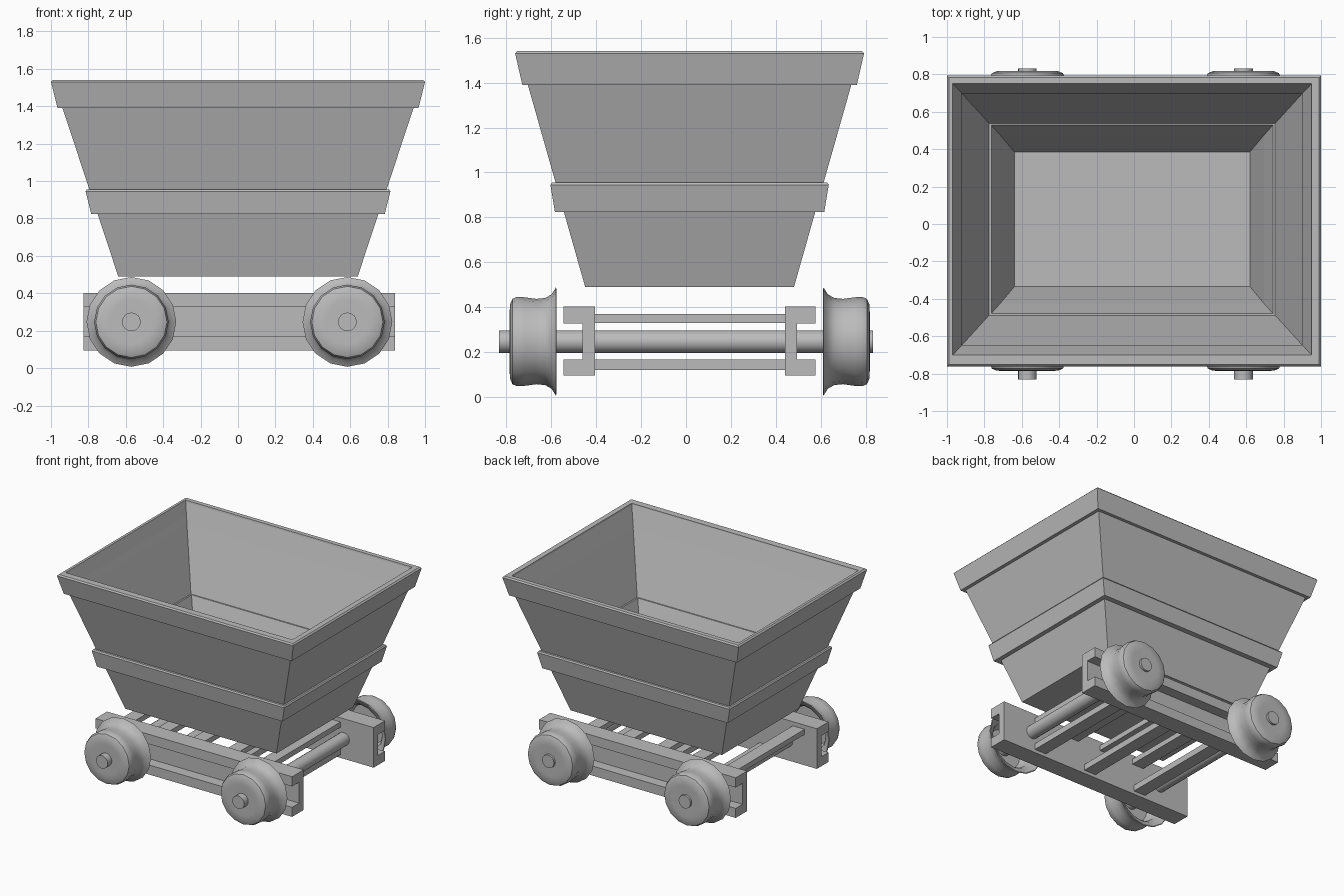
import bpy, bmesh, math
from mathutils import Matrix, Vector

old = bpy.data.objects.get("Cube")
if old:
    bpy.data.objects.remove(old, do_unlink=True)

grey = bpy.data.materials.new("plain grey")
grey.use_nodes = True
grey.diffuse_color = (0.5, 0.5, 0.5, 1)
grey.node_tree.nodes["Principled BSDF"].inputs["Base Color"].default_value = (0.5, 0.5, 0.5, 1)


def finish(name, bm, smooth=False):
    bmesh.ops.recalc_face_normals(bm, faces=bm.faces)
    mesh = bpy.data.meshes.new(name)
    bm.to_mesh(mesh)
    bm.free()
    mesh.materials.append(grey)
    obj = bpy.data.objects.new(name, mesh)
    bpy.context.collection.objects.link(obj)
    if smooth:
        bpy.ops.object.select_all(action='DESELECT')
        obj.select_set(True)
        bpy.context.view_layer.objects.active = obj
        bpy.ops.object.shade_smooth_by_angle(angle=math.radians(40))
    return obj


def ring(hx, hy, z, cx=0.0, cy=0.016):
    return [(cx + sx * hx, cy + sy * hy, z)
            for sx, sy in ((-1, -1), (1, -1), (1, 1), (-1, 1))]


def loft(name, rings, closed=False, smooth=False):
    """Skin a list of rings; cap the ends, or join last to first."""
    bm = bmesh.new()
    rows = [[bm.verts.new(p) for p in r] for r in rings]
    pairs = list(zip(rows, rows[1:]))
    if closed:
        pairs.append((rows[-1], rows[0]))
    for a, b in pairs:
        for i in range(len(a)):
            j = (i + 1) % len(a)
            bm.faces.new((a[i], a[j], b[j], b[i]))
    if not closed:
        bm.faces.new(rows[0])
        bm.faces.new(rows[-1])
    return finish(name, bm, smooth)


def box(name, x, y, z):
    bm = bmesh.new()
    bmesh.ops.create_cube(bm, size=1)
    lo, hi = Vector((x[0], y[0], z[0])), Vector((x[1], y[1], z[1]))
    bm.transform(Matrix.Translation((lo + hi) / 2) @ Matrix.Diagonal((hi - lo).to_4d()))
    return finish(name, bm)


def inner(hx, hy, z):
    return ring(hx, hy, z, -0.01, 0.025)


# Hollow tapered bucket: up the outside, over the rim, down the inside
loft("bucket", [
    ring(0.64, 0.465, 0.49), ring(0.985, 0.76, 1.53),
    inner(0.96, 0.725, 1.535), inner(0.909, 0.672, 1.39),
    inner(0.914, 0.677, 1.39), inner(0.765, 0.513, 0.955),
    inner(0.753, 0.503, 0.955), inner(0.705, 0.45, 0.825),
    inner(0.63, 0.36, 0.57)])

# Reinforcing bands around the bucket
loft("rim_band", [
    ring(0.92, 0.70, 1.39), ring(0.965, 0.745, 1.39), ring(1.0, 0.777, 1.53),
    ring(0.99, 0.768, 1.54), inner(0.96, 0.725, 1.54)], closed=True)
loft("middle_band", [
    ring(0.74, 0.55, 0.825), ring(0.785, 0.6, 0.825), ring(0.815, 0.62, 0.945),
    ring(0.808, 0.613, 0.955), ring(0.78, 0.58, 0.955)], closed=True)

# Channel side rails, open to the outside
FRAME_X = (-0.825, 0.84)
for name, web, lip in (("front_rail", -0.405, -0.545), ("back_rail", 0.44, 0.577)):
    s = 1 if lip > web else -1
    mid = web + s * 0.055
    profile = [(web, 0.095), (lip, 0.095), (lip, 0.168), (mid, 0.168),
               (mid, 0.328), (lip, 0.328), (lip, 0.402), (web, 0.402)]
    loft(name, [[(x, y, z) for y, z in profile] for x in FRAME_X])

# Cross slats between the rails
RAIL_GAP = (-0.41, 0.445)
for i in range(5):
    x = -0.67 + i * 0.295
    box(f"upper_slat_{i + 1}", (x - 0.05, x + 0.05), RAIL_GAP, (0.33, 0.37))
for i in range(3):
    x = -0.39 + i * 0.45
    box(f"lower_slat_{i + 1}", (x - 0.05, x + 0.05), RAIL_GAP, (0.12, 0.167))


def turned(name, x, profile, sides):
    """Round part about an axle line; profile is (radius, y)."""
    angles = [2 * math.pi * i / sides for i in range(sides)]
    return loft(name, [[(x + r * math.cos(a), y, 0.247 + r * math.sin(a))
                        for a in angles] for r, y in profile], smooth=True)


# Flanged wheels: (radius, distance outward from the flange), hollow at the back
WHEEL = [(0.045, 0.14), (0.15, 0.14), (0.17, 0.10), (0.175, 0.05), (0.195, 0.02),
         (0.235, 0.0), (0.24, 0.003), (0.21, 0.022), (0.194, 0.05), (0.19, 0.09),
         (0.197, 0.14), (0.199, 0.175), (0.19, 0.196), (0.165, 0.207),
         (0.12, 0.209), (0.045, 0.205)]
for side, x in (("right", -0.57), ("left", 0.585)):
    turned(f"{side}_axle", x, [(0.05, -0.832), (0.05, 0.832)], 16)
    for end, y, s in (("front", -0.577, -1), ("back", 0.61, 1)):
        turned(f"{end}_{side}_wheel", x, [(r, y + s * d) for r, d in WHEEL], 16)
